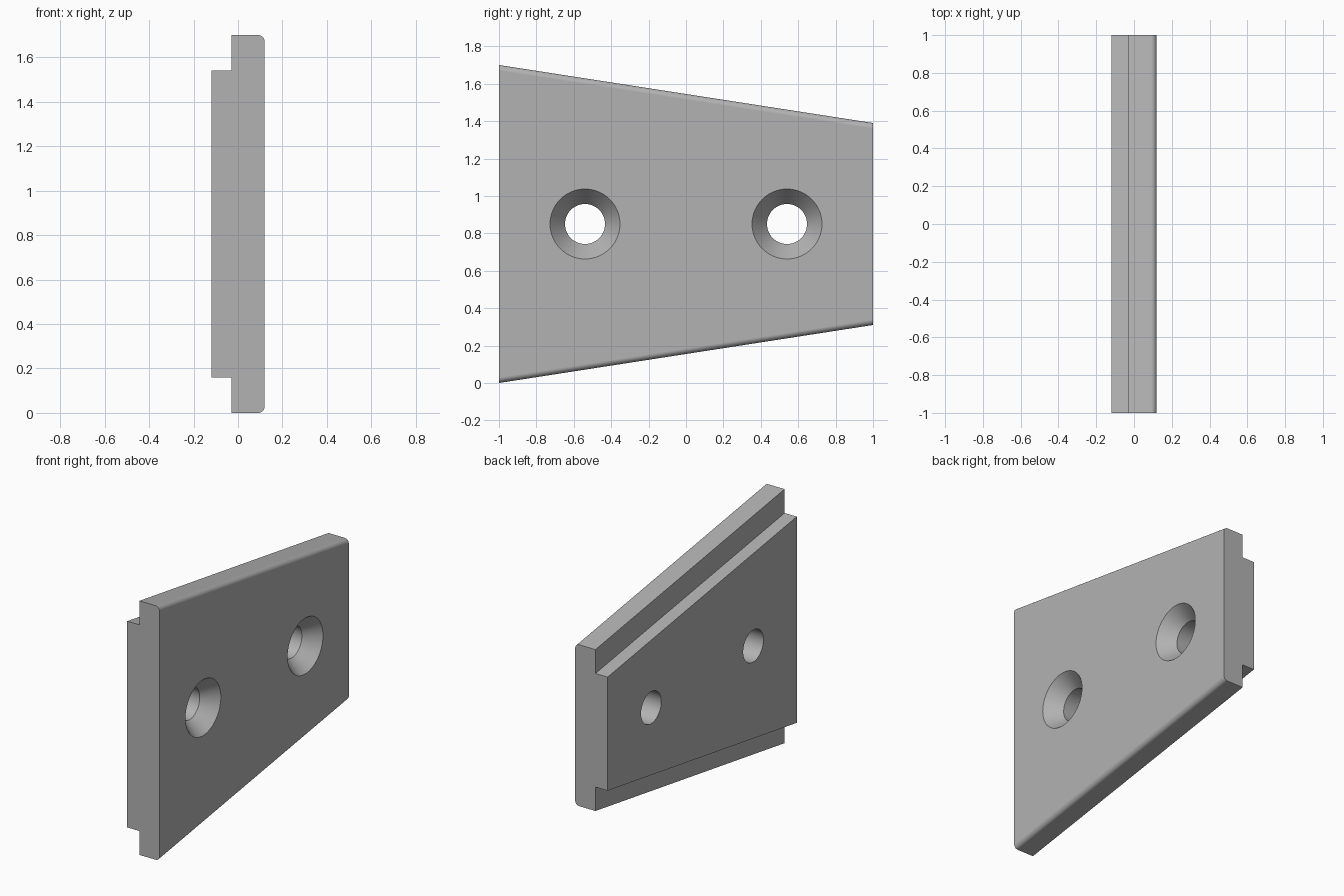
import bpy, bmesh
from math import sin, cos, pi

cube = bpy.data.objects.get("Cube")
if cube:
    bpy.data.objects.remove(cube, do_unlink=True)

HALF_X, HALF_Y, MID_Z = 0.12, 1.0, 0.85
FRONT_HALF, BACK_HALF = 0.85, 0.54     # half heights at the two ends
STEP_X, STEP = -0.03, 0.16             # rebate behind the face plate
FILLET = 0.03
HOLE_Y, HOLE_R, SINK_R, SINK_DEPTH = 0.54, 0.107, 0.187, 0.1

grey = bpy.data.materials.new("plain grey")
grey.use_nodes = True
colour = (0.45, 0.45, 0.45, 1)
grey.diffuse_color = colour
grey.node_tree.nodes["Principled BSDF"].inputs["Base Color"].default_value = colour


def make_object(name, bm):
    bmesh.ops.recalc_face_normals(bm, faces=bm.faces)
    mesh = bpy.data.meshes.new(name)
    bm.to_mesh(mesh)
    bm.free()
    mesh.materials.append(grey)
    obj = bpy.data.objects.new(name, mesh)
    bpy.context.collection.objects.link(obj)
    return obj


def loft(bm, rings):
    """Skin closed rings of equal length and cap both ends."""
    rings = [[bm.verts.new(p) for p in ring] for ring in rings]
    for a, b in zip(rings, rings[1:]):
        for i in range(len(a)):
            j = (i + 1) % len(a)
            bm.faces.new((a[i], a[j], b[j], b[i]))
    bm.faces.new(rings[0])
    bm.faces.new(rings[-1])


def section(y, half):
    """Stepped cross-section with rounded outer edges, mirrored about mid height."""
    upper = [(-HALF_X, half - STEP), (STEP_X, half - STEP), (STEP_X, half)]
    for i in range(9):
        a = pi / 2 * (1 - i / 8)
        upper.append((HALF_X - FILLET + FILLET * cos(a),
                      half - FILLET + FILLET * sin(a)))
    lower = [(x, -z) for x, z in reversed(upper)]
    return [(x, y, MID_Z + z) for x, z in upper + lower]


# Tapered plate with a raised tongue on its rear side
bm = bmesh.new()
loft(bm, [section(-HALF_Y, FRONT_HALF), section(HALF_Y, BACK_HALF)])
plate = make_object("tapered_plate", bm)


# Countersunk screw holes
def countersink_cutter(y):
    slope = (SINK_R - HOLE_R) / SINK_DEPTH
    over = 0.05
    profile = [(-HALF_X - over, HOLE_R), (HALF_X - SINK_DEPTH, HOLE_R),
               (HALF_X + over, SINK_R + over * slope)]
    n = 64
    bm = bmesh.new()
    loft(bm, [[(x, y + r * cos(2 * pi * i / n), MID_Z + r * sin(2 * pi * i / n))
               for i in range(n)] for x, r in profile])
    cutter = make_object("hole_cutter", bm)
    cutter.hide_render = True
    return cutter


bpy.ops.object.select_all(action='DESELECT')
plate.select_set(True)
bpy.context.view_layer.objects.active = plate
for side in (-1, 1):
    cutter = countersink_cutter(side * HOLE_Y)
    mod = plate.modifiers.new("screw hole", 'BOOLEAN')
    mod.operation = 'DIFFERENCE'
    mod.solver = 'EXACT'
    mod.object = cutter
    bpy.ops.object.modifier_apply(modifier=mod.name)
    bpy.data.objects.remove(cutter, do_unlink=True)

# Smooth fillets and holes, flat faces kept flat
bpy.ops.object.shade_smooth_by_angle(angle=pi / 6)
weighted = plate.modifiers.new("even shading", 'WEIGHTED_NORMAL')
weighted.keep_sharp = True
